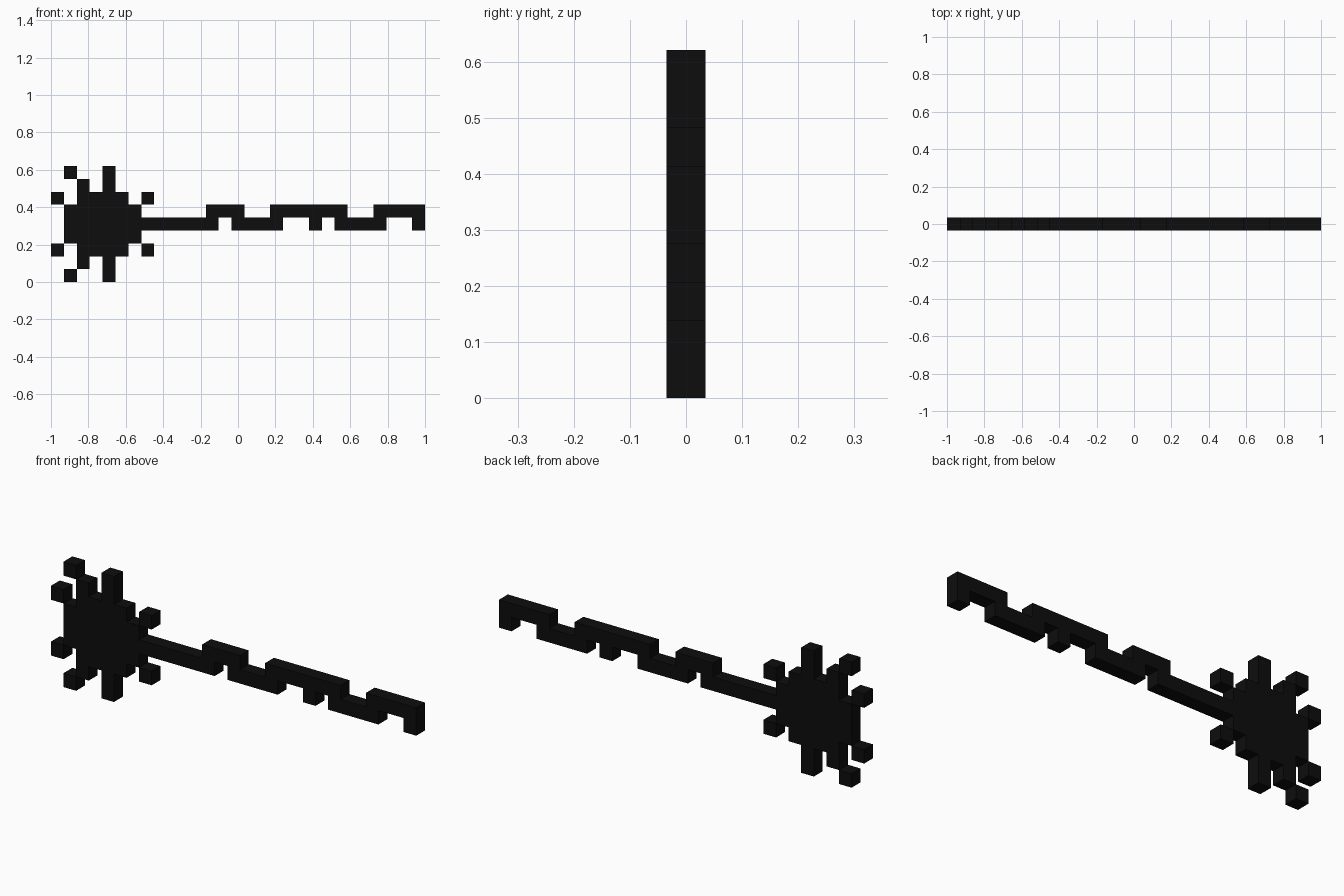
import bpy, bmesh, math
from mathutils import Vector

if "Cube" in bpy.data.objects:
    bpy.data.objects.remove(bpy.data.objects["Cube"])

U = 2 / 29          # size of one block
black = bpy.data.materials.new("soft black")
black.diffuse_color = (0.004, 0.004, 0.004, 1)
black.use_nodes = True
black.node_tree.nodes["Principled BSDF"].inputs["Base Color"].default_value = black.diffuse_color


def block(c0, c1, r0, r1):
    """Cells in an inclusive range of columns and rows."""
    return {(c, r) for c in range(c0, c1 + 1) for r in range(r0, r1 + 1)}


def mirrored(cells):
    """Mirror cells about the shaft row (row 4)."""
    return cells | {(c, 8 - r) for c, r in cells}


parts = {
    # round head, wide body plus stepped top and bottom
    "head": block(1, 6, 3, 5) | block(2, 5, 2, 6),
    # straight rays above and below the head
    "long_rays": mirrored(block(4, 4, 7, 8)),
    "short_rays": mirrored({(2, 7)}),
    # loose blocks touching the head at corners
    "corner_blocks": mirrored({(0, 6), (7, 6), (1, 8)}),
    # stepped shaft: lower runs and raised runs
    "shaft": block(7, 12, 4, 4) | block(14, 17, 4, 4) | block(22, 25, 4, 4)
             | block(12, 14, 5, 5) | block(17, 22, 5, 5) | block(25, 28, 5, 5),
    # small teeth hanging from the raised runs
    "teeth": {(20, 4), (28, 4)},
}
occupied = set().union(*parts.values())


def build(name, cells):
    bm = bmesh.new()

    def quad(pts):
        bm.faces.new([bm.verts.new(Vector((x * U - 1, y * U, z * U))) for x, y, z in pts])

    for c, r in cells:
        a, b, h = c, c + 1, 0.5
        quad([(a, -h, r), (b, -h, r), (b, -h, r + 1), (a, -h, r + 1)])   # front
        quad([(b, h, r), (a, h, r), (a, h, r + 1), (b, h, r + 1)])       # back
        # side walls only where there is no neighbouring block
        sides = {(-1, 0): ((a, r + 1), (a, r)), (1, 0): ((b, r), (b, r + 1)),
                 (0, -1): ((a, r), (b, r)), (0, 1): ((b, r + 1), (a, r + 1))}
        for (dc, dr), ((x0, z0), (x1, z1)) in sides.items():
            if (c + dc, r + dr) not in occupied:
                quad([(x0, -h, z0), (x0, h, z0), (x1, h, z1), (x1, -h, z1)])
    bmesh.ops.remove_doubles(bm, verts=bm.verts, dist=1e-4)
    me = bpy.data.meshes.new(name)
    bm.to_mesh(me)
    bm.free()
    me.materials.append(black)
    bpy.context.collection.objects.link(bpy.data.objects.new(name, me))


for name, cells in parts.items():
    build(name, cells)
